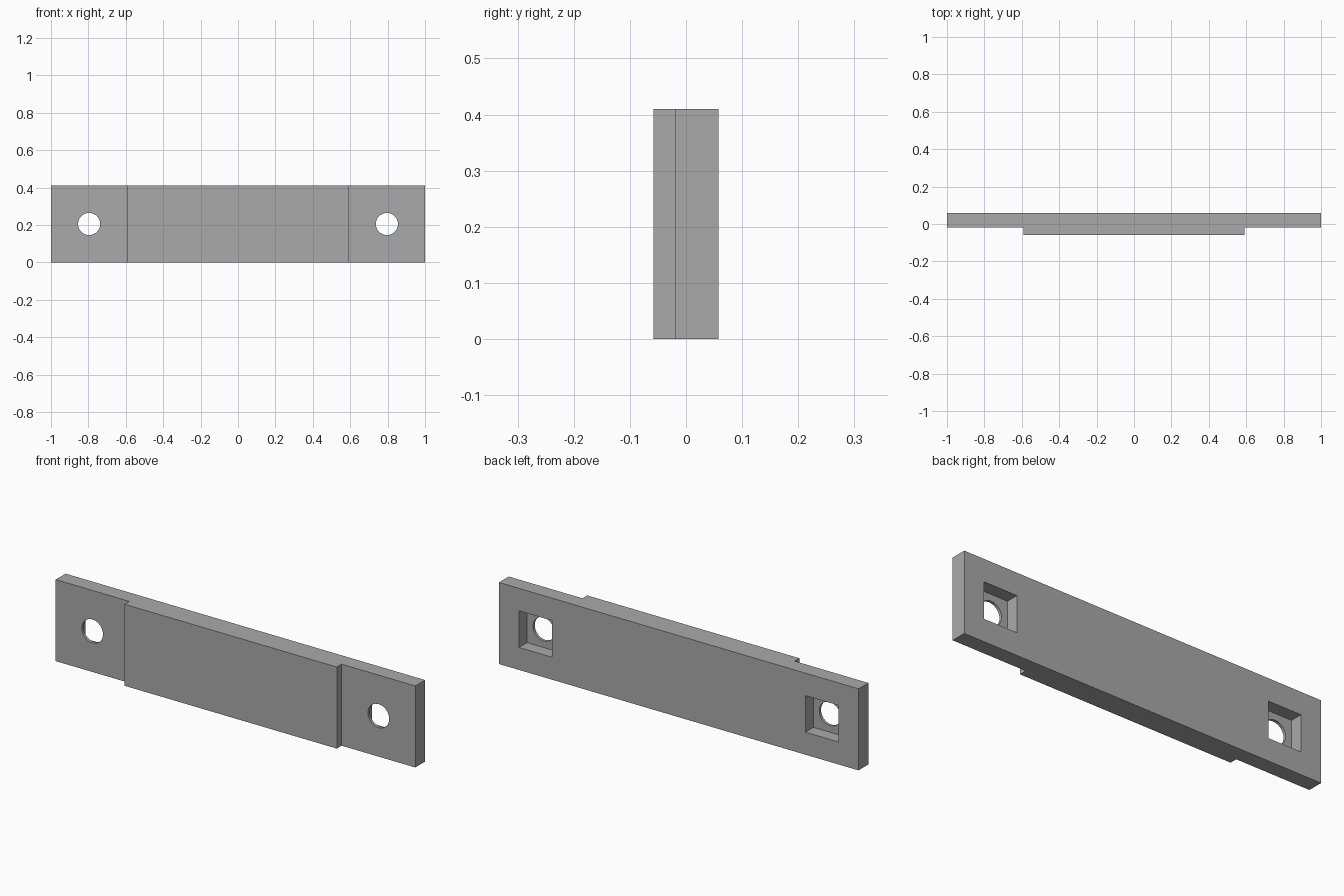
import bpy, bmesh
from mathutils import Matrix

cube = bpy.data.objects.get("Cube")
if cube:
    bpy.data.objects.remove(cube, do_unlink=True)

HEIGHT, BACK, FRONT, STEP = 0.41, 0.058, -0.058, -0.02
RAISED, HOLE_X = 0.59, 0.796
HOLE_R, POCKET, FLOOR = 0.059, 0.184, -0.006

grey = bpy.data.materials.new("plain grey")
grey.use_nodes = True
colour = (0.4, 0.4, 0.4, 1)
grey.diffuse_color = colour
grey.node_tree.nodes["Principled BSDF"].inputs["Base Color"].default_value = colour


def make_object(name, bm):
    bmesh.ops.recalc_face_normals(bm, faces=bm.faces)
    mesh = bpy.data.meshes.new(name)
    bm.to_mesh(mesh)
    bm.free()
    mesh.materials.append(grey)
    obj = bpy.data.objects.new(name, mesh)
    bpy.context.collection.objects.link(obj)
    return obj


# Stepped plate: plan outline extruded upwards
half = [(1, BACK), (1, STEP), (RAISED, STEP), (RAISED, FRONT)]
outline = half + [(-x, y) for x, y in reversed(half)]
bm = bmesh.new()
base = bm.faces.new([bm.verts.new((x, y, 0)) for x, y in outline])
top = bmesh.ops.extrude_face_region(bm, geom=[base])["geom"]
bmesh.ops.translate(bm, vec=(0, 0, HEIGHT),
                    verts=[v for v in top if isinstance(v, bmesh.types.BMVert)])
plate = make_object("mounting_plate", bm)


def cut(name, bm):
    cutter = make_object(name, bm)
    cutter.hide_render = True
    mod = plate.modifiers.new(name, "BOOLEAN")
    mod.operation, mod.solver, mod.object = "DIFFERENCE", "EXACT", cutter
    bpy.context.view_layer.objects.active = plate
    bpy.ops.object.modifier_apply(modifier=mod.name)
    bpy.data.objects.remove(cutter, do_unlink=True)


for side, x in (("left", HOLE_X), ("right", -HOLE_X)):
    # Square nut pocket in the back
    bm = bmesh.new()
    bmesh.ops.create_cube(bm, size=1)
    bmesh.ops.scale(bm, vec=(POCKET, 0.2, POCKET), verts=bm.verts)
    bmesh.ops.translate(bm, vec=(x, FLOOR + 0.1, HEIGHT / 2), verts=bm.verts)
    cut(side + "_nut_pocket", bm)
    # Round bolt hole through the remaining floor
    bm = bmesh.new()
    bmesh.ops.create_cone(bm, cap_ends=True, segments=48, radius1=HOLE_R,
                          radius2=HOLE_R, depth=0.4,
                          matrix=Matrix.Translation((x, 0, HEIGHT / 2))
                          @ Matrix.Rotation(1.5707963, 4, "X"))
    cut(side + "_bolt_hole", bm)

# Smooth hole walls, sharp corners
bpy.ops.object.select_all(action="DESELECT")
plate.select_set(True)
bpy.context.view_layer.objects.active = plate
bpy.ops.object.shade_smooth_by_angle(angle=0.5)
